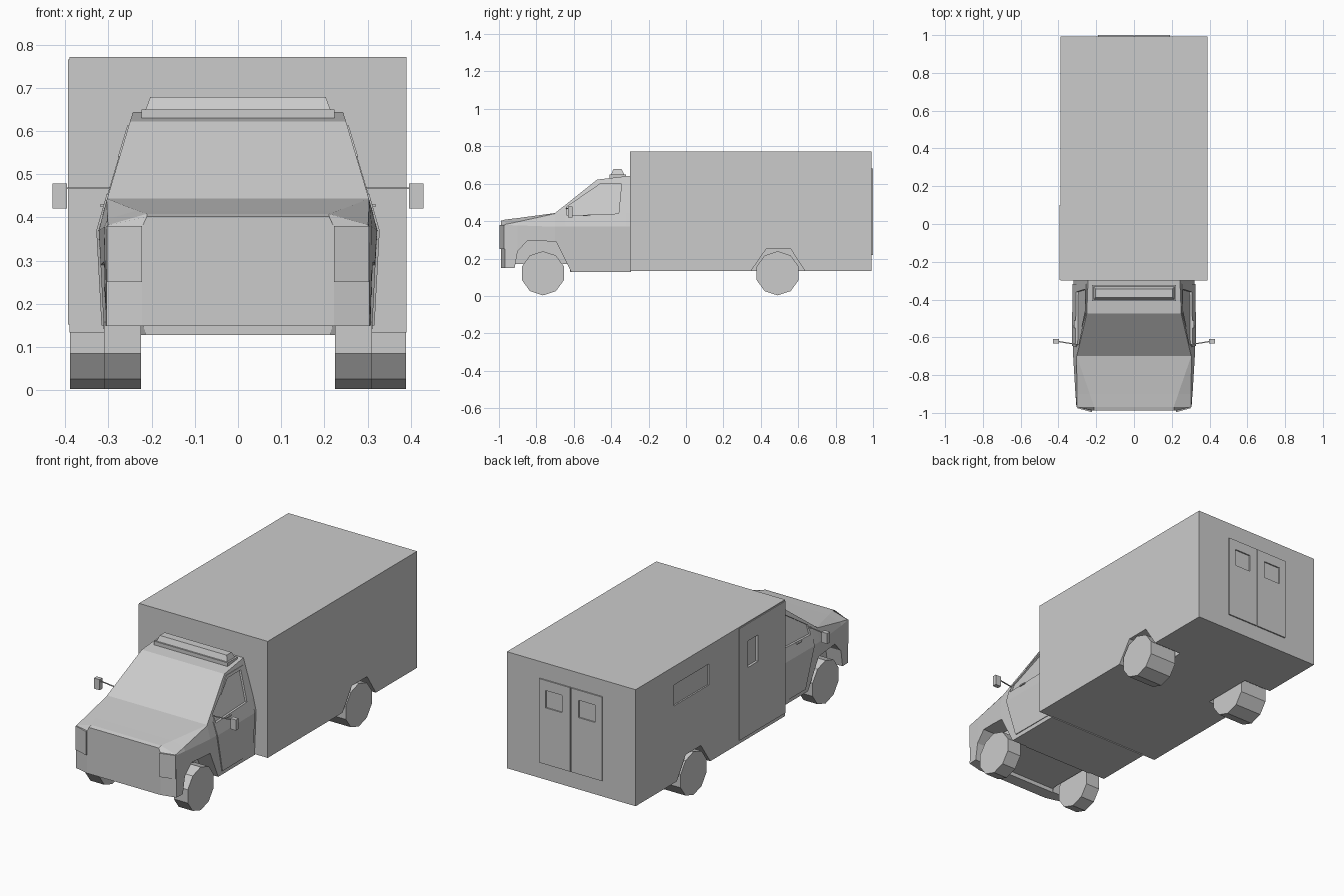
import bpy, bmesh
from math import pi, sin, cos

if "Cube" in bpy.data.objects:
    bpy.data.objects.remove(bpy.data.objects["Cube"], do_unlink=True)

grey = bpy.data.materials.new("plain grey")
grey.use_nodes = True
grey.diffuse_color = (0.6, 0.6, 0.6, 1)
grey.node_tree.nodes["Principled BSDF"].inputs["Base Color"].default_value = (0.6, 0.6, 0.6, 1)


def loft(name, rings):
    """Skin a list of equal-length rings and cap both ends."""
    bm = bmesh.new()
    rows = [[bm.verts.new(p) for p in ring] for ring in rings]
    n = len(rows[0])
    for r0, r1 in zip(rows, rows[1:]):
        for i in range(n):
            j = (i + 1) % n
            bm.faces.new((r0[i], r0[j], r1[j], r1[i]))
    bm.faces.new(rows[0])
    bm.faces.new(rows[-1])
    bmesh.ops.recalc_face_normals(bm, faces=bm.faces)
    mesh = bpy.data.meshes.new(name)
    bm.to_mesh(mesh)
    bm.free()
    mesh.materials.append(grey)
    obj = bpy.data.objects.new(name, mesh)
    bpy.context.collection.objects.link(obj)
    return obj


def prism(name, outline, xa, xb):
    """Extrude a (y, z) outline in x; xa and xb are numbers or functions of z."""
    at = lambda x, z: x(z) if callable(x) else x
    return loft(name, [[(at(x, z), y, z) for y, z in outline] for x in (xa, xb)])


def rect(y0, y1, z0, z1):
    return [(y0, z0), (y1, z0), (y1, z1), (y0, z1)]


def box(name, x0, x1, y0, y1, z0, z1):
    return prism(name, rect(y0, y1, z0, z1), x0, x1)


def cut(cutter, *targets):
    """Subtract a cutter from each target, then drop the cutter."""
    for target in targets:
        mod = target.modifiers.new("cut", 'BOOLEAN')
        mod.operation, mod.solver, mod.object = 'DIFFERENCE', 'EXACT', cutter
        bpy.context.view_layer.update()
        graph = bpy.context.evaluated_depsgraph_get()
        mesh = bpy.data.meshes.new_from_object(target.evaluated_get(graph))
        target.modifiers.clear()
        target.data = mesh
    bpy.data.objects.remove(cutter, do_unlink=True)


# Cab: half sections of sill, belt, shoulder and roof edge, mirrored and skinned
def section(y, *half):
    return [(x, y, z) for x, z in half] + [(-x, y, z) for x, z in reversed(half)]


cab = loft("cab", [
    section(-0.988, (0.222, 0.148), (0.222, 0.379), (0.22, 0.382), (0.211, 0.402)),
    section(-0.968, (0.305, 0.148), (0.303, 0.379), (0.301, 0.382), (0.211, 0.408)),
    section(-0.9, (0.308, 0.148), (0.31, 0.377), (0.302, 0.396), (0.234, 0.416)),
    section(-0.7, (0.31, 0.128), (0.322, 0.37), (0.304, 0.44), (0.303, 0.443)),
    section(-0.475, (0.31, 0.128), (0.324, 0.37), (0.304, 0.44), (0.25, 0.622)),
    section(-0.295, (0.31, 0.128), (0.32, 0.37), (0.304, 0.44), (0.243, 0.643)),
])

# Cargo body
body = box("cargo_body", -0.39, 0.39, -0.3, 0.993, 0.133, 0.771)

# Wheel arches, cut to the inner face of the wheels
cab_arch = [(-0.925, 0.1), (-0.9, 0.24), (-0.845, 0.297), (-0.695, 0.29), (-0.6, 0.1)]
body_arch = [(0.33, 0.1), (0.347, 0.133), (0.428, 0.25), (0.56, 0.25), (0.636, 0.133), (0.65, 0.1)]
for s in (-1, 1):
    cut(prism("cutter", cab_arch, s * 0.215, s * 0.5), cab)
    cut(prism("cutter", body_arch, s * 0.22, s * 0.5), body)
cut(box("cutter", -0.218, 0.218, -0.92, -0.62, 0.05, 0.17), cab)


# Ten-sided wheels
def wheel(name, y, x0, x1):
    rim = [(y + 0.118 * sin(i * pi / 5), 0.121 + 0.118 * cos(i * pi / 5)) for i in range(10)]
    prism(name, rim, x0, x1)


door_rows = [(0.15, -0.585, 0.312), (0.37, -0.645, 0.324), (0.44, -0.65, 0.304), (0.612, -0.468, 0.2524)]
pane = [(-0.635, 0.43), (-0.635, 0.478), (-0.46, 0.598), (-0.345, 0.598), (-0.36, 0.44)]
for s, side in ((-1, "right"), (1, "left")):
    wheel(side + "_front_wheel", -0.765, s * 0.225, s * 0.31)
    wheel(side + "_rear_wheel", 0.49, s * 0.225, s * 0.389)

    # Cab door plate following the side, with a sunken window
    door = loft(side + "_cab_door", [
        [(s * (x - 0.006), y, z), (s * (x + 0.004), y, z),
         (s * (x + 0.002), -0.318, z), (s * (x - 0.008), -0.318, z)]
        for z, y, x in door_rows])
    lean = lambda z, d: s * (0.304 - (z - 0.44) * 0.3 + d)
    cut(prism("cutter", pane, lambda z: lean(z, -0.009), lambda z: lean(z, 0.05)), cab, door)
    box(side + "_door_handle", s * 0.31, s * 0.318, -0.55, -0.51, 0.424, 0.431)

    # Headlight wrapped around the front corner
    plan = [(0.222, -0.997), (0.303, -0.974), (0.303, -0.955), (0.222, -0.975)]
    loft(side + "_headlight", [[(s * x, y, z) for x, y in plan] for z in (0.25, 0.38)])

    # Mirror on a thin arm
    box(side + "_mirror", s * 0.396, s * 0.43, -0.632, -0.608, 0.42, 0.478)
    loft(side + "_mirror_arm", [[(s * x, y + dy, 0.467 + dz) for dy, dz in
                                 ((-0.003, -0.002), (0.003, -0.002), (0.003, 0.002), (-0.003, 0.002))]
                                for x, y in ((0.29, -0.64), (0.4, -0.622))])

    # Rear door leaf with a sunken window
    leaf = box(side + "_rear_door", s * 0.002, s * 0.19, 0.99, 1.0, 0.22, 0.68)
    cut(box("cutter", s * 0.05, s * 0.15, 0.98, 1.1, 0.53, 0.625), leaf)

# Light bar on the roof
box("light_bar_base", -0.223, 0.223, -0.408, -0.322, 0.615, 0.65)
loft("light_bar", [[(-x, y0, z), (x, y0, z), (x, y1, z), (-x, y1, z)]
                   for x, y0, y1, z in ((0.214, -0.4, -0.33, 0.649), (0.203, -0.388, -0.345, 0.679))])

# Side entry door and side window on the right of the cargo body
entry = box("side_entry_door", -0.394, -0.385, -0.297, 0.1, 0.152, 0.765)
cut(box("cutter", -0.5, -0.38, -0.06, 0.025, 0.525, 0.67), entry, body)
cut(box("cutter", -0.5, -0.382, 0.36, 0.66, 0.555, 0.67), body)
